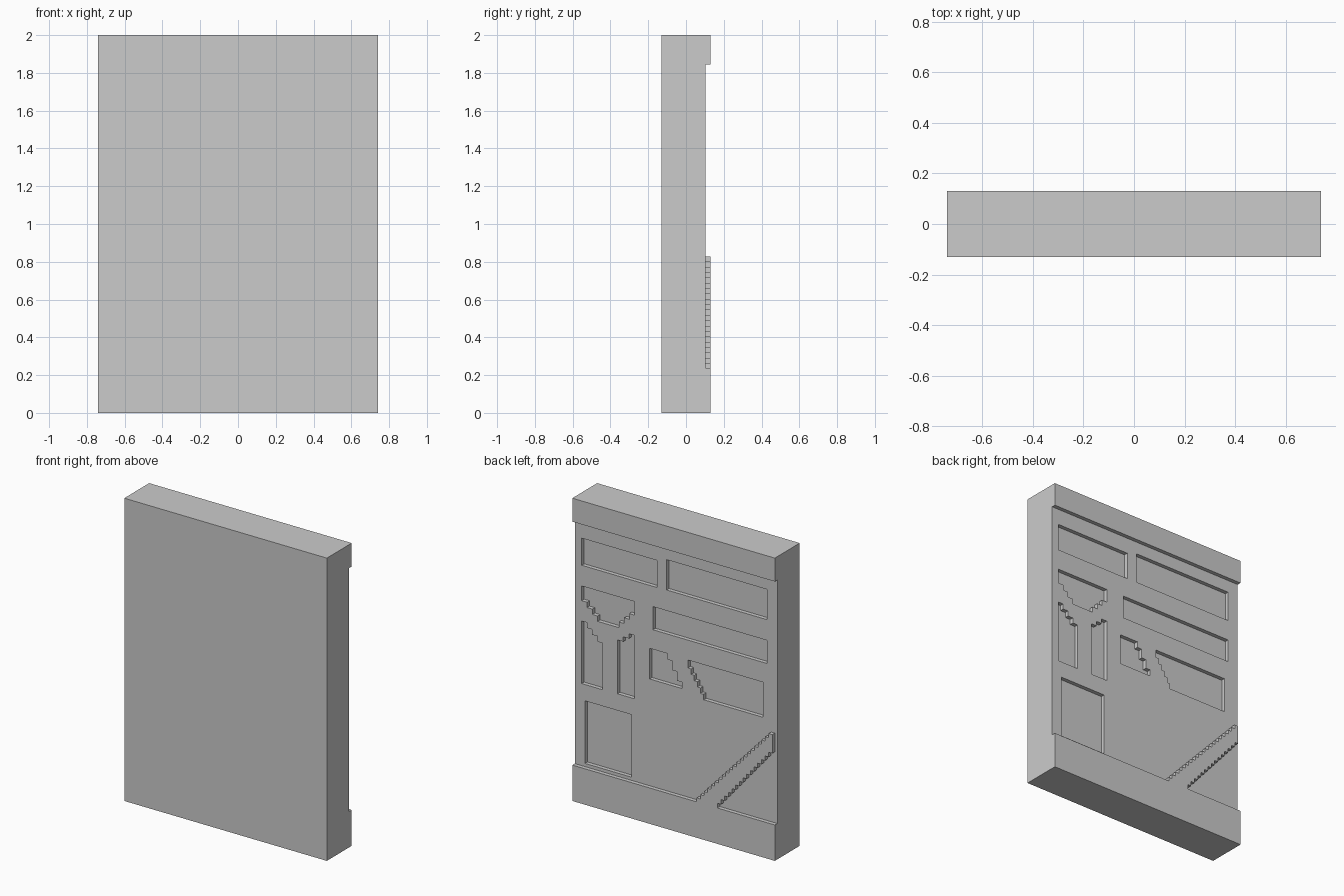
import bpy, bmesh

if "Cube" in bpy.data.objects:
    bpy.data.objects.remove(bpy.data.objects["Cube"])

CELL = 2 / 76          # relief is laid out on a grid of small cells
HALF = 0.74


def steps(a, b, n):
    """Stepped line from a to b with n level treads."""
    pts = []
    for k in range(n):
        v = a[1] + (b[1] - a[1]) * k / (n - 1)
        for t in (k, k + 1):
            pts.append((a[0] + (b[0] - a[0]) * t / n, v))
    return pts


def rect(i0, r0, i1, r1):
    return [(i0, r0), (i1, r0), (i1, r1), (i0, r1)]


def prism(bm, pts, shift):
    """Extrude a closed 3D outline by a vector."""
    face = bm.faces.new([bm.verts.new(p) for p in pts])
    ext = bmesh.ops.extrude_face_region(bm, geom=[face])["geom"]
    bmesh.ops.translate(bm, vec=shift,
                        verts=[v for v in ext if isinstance(v, bmesh.types.BMVert)])


def relief(bm, cells, y0, y1):
    """Grid outline (column from +x edge, row from top) to a solid."""
    pts = [(HALF - i * 2 * HALF / 56, y0, 2 - r * CELL) for i, r in cells]
    prism(bm, pts, (0, y1 - y0, 0))


def finish(name, bm):
    bmesh.ops.remove_doubles(bm, verts=bm.verts, dist=1e-5)
    bmesh.ops.recalc_face_normals(bm, faces=bm.faces)
    me = bpy.data.meshes.new(name)
    bm.to_mesh(me)
    bm.free()
    ob = bpy.data.objects.new(name, me)
    bpy.context.collection.objects.link(ob)
    return ob


# Wall slab with top and bottom bands, extruded from its side profile
bm = bmesh.new()
profile = [(-.13, 0), (.13, 0), (.13, .237), (.104, .237),
           (.104, 1.845), (.13, 1.845), (.13, 2), (-.13, 2)]
prism(bm, [(-HALF, y, z) for y, z in profile], (2 * HALF, 0, 0))
wall = finish("wall", bm)

# Sunken panels on the back
panels = [
    rect(1.9, 9.9, 22.7, 16.7),                      # upper shelves
    rect(25.4, 9.0, 53.1, 16.6),
    rect(21.6, 21.8, 53.1, 27.6),
    rect(2.8, 50.5, 15.7, 66.2),                     # doorway
    # forked brace: area above and the two areas below
    [(1.9, 21.9), (16.5, 21.9)] + steps((16.5, 25.3), (10.8, 29.6), 4)
    + steps((7.8, 29.6), (1.9, 25.6), 4),
    steps((1.9, 30.7), (7.7, 34.7), 4) + [(7.7, 46.4), (1.9, 46.4)],
    steps((11.8, 32.8), (16.5, 30.4), 3) + [(16.5, 46.3), (11.8, 46.3)],
    # two areas split by a slanted brace
    [(20.7, 32.5), (25.7, 32.5)] + steps((25.7, 34.0), (29.6, 38.6), 3)
    + [(29.6, 40.2), (20.7, 40.2)],
    [(31.3, 32.6), (52, 32.6), (52, 41.4)]
    + steps((31.3, 34.6), (36.5, 41.4), 6)[::-1],
]
bm = bmesh.new()
for p in panels:
    relief(bm, p, .078, .12)
cutter = finish("panel_cutter", bm)
cutter.hide_render = True
cutter.hide_set(True)

mod = wall.modifiers.new("panels", "BOOLEAN")
mod.operation = "DIFFERENCE"
mod.solver = "EXACT"
mod.object = cutter

# Raised staircase band
bm = bmesh.new()
upper = steps((34.4, 66), (55.3, 44.5), 21)
lower = steps((39.1, 67), (55.3, 49.2), 16)
relief(bm, [(34.4, 67)] + upper + lower[::-1], .104, .13)
finish("staircase", bm)
